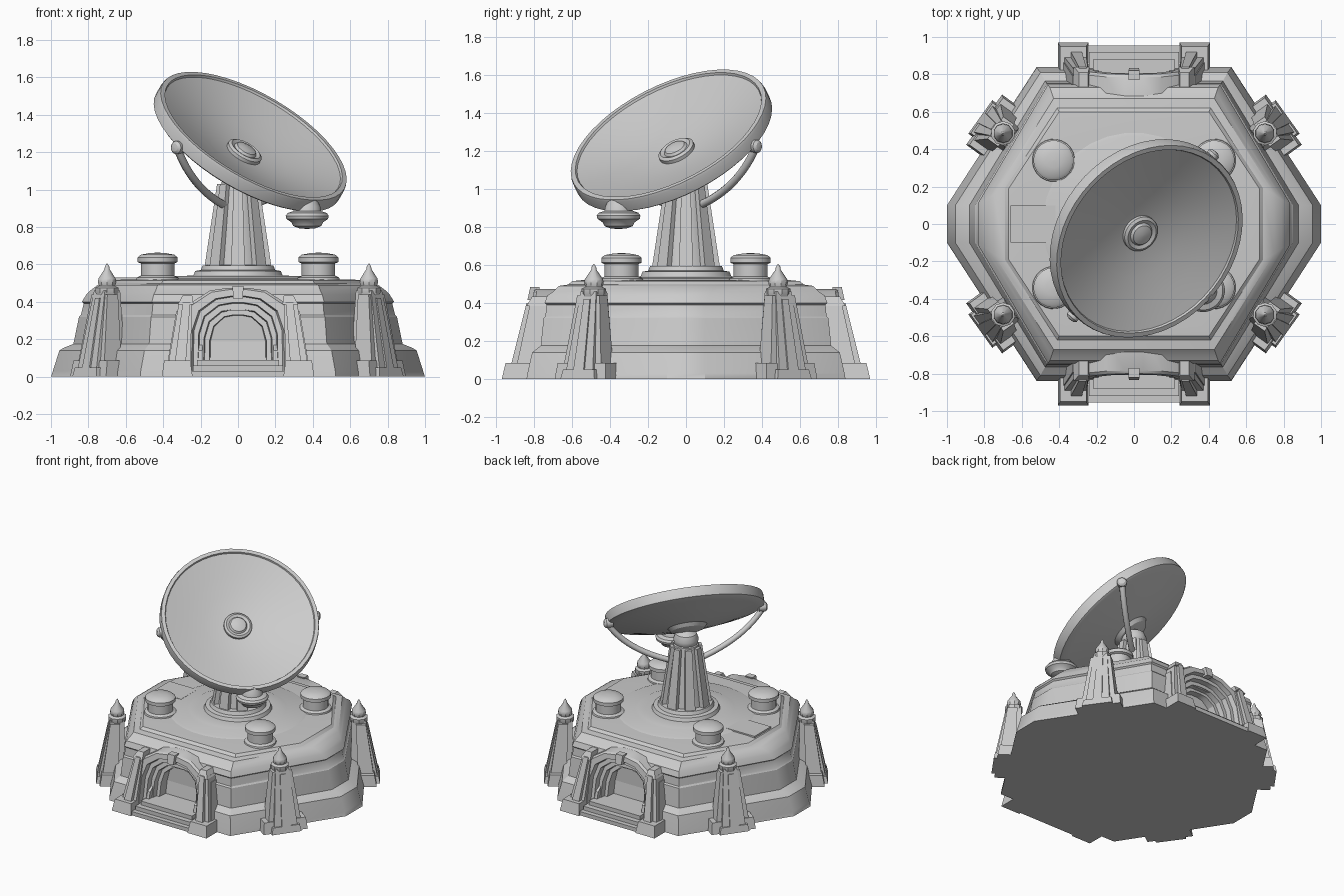
import bpy, bmesh, math
from mathutils import Matrix, Vector

if "Cube" in bpy.data.objects:
    bpy.data.objects.remove(bpy.data.objects["Cube"])

I = Matrix.Identity(4)
T = Matrix.Translation


def make(name, rings, closed=True, cap0=True, cap1=True, M=I):
    """Skin a list of point rings into one mesh object."""
    bm = bmesh.new()
    vs = [[bm.verts.new(M @ Vector(p)) for p in r] for r in rings]
    n = len(rings[0])
    for a, b in zip(vs, vs[1:]):
        for i in range(n if closed else n - 1):
            j = (i + 1) % n
            bm.faces.new((a[i], a[j], b[j], b[i]))
    if cap0:
        bm.faces.new(vs[0][::-1])
    if cap1:
        bm.faces.new(vs[-1])
    bmesh.ops.remove_doubles(bm, verts=bm.verts, dist=1e-5)
    bmesh.ops.recalc_face_normals(bm, faces=bm.faces)
    me = bpy.data.meshes.new(name)
    bm.to_mesh(me)
    bm.free()
    ob = bpy.data.objects.new(name, me)
    bpy.context.collection.objects.link(ob)
    return ob


def lathe(name, prof, n=32, M=I):
    rings = [[(max(r, 0.002) * math.cos(2 * math.pi * (i + .5) / n),
               max(r, 0.002) * math.sin(2 * math.pi * (i + .5) / n), z) for i in range(n)] for r, z in prof]
    return make(name, rings, M=M)


def frustum(name, M, b, t, h, at=(0, 0, 0), to=None):
    """Tapered block: base size b at `at`, top size t centred on `to`."""
    to = to or at[:2]
    q = ((-.5, -.5), (.5, -.5), (.5, .5), (-.5, .5))
    return make(name, [[(at[0] + x * b[0], at[1] + y * b[1], at[2]) for x, y in q],
                       [(to[0] + x * t[0], to[1] + y * t[1], at[2] + h) for x, y in q]], M=M)


# Eight-sided base: (z, half width, side corner y, front corner x, half depth)
levels = [(0, 1.0, .10, .52, .84), (.03, .99, .10, .52, .835), (.14, .955, .10, .50, .81),
          (.155, .93, .10, .49, .79), (.175, .88, .10, .475, .765), (.32, .85, .10, .465, .75),
          (.33, .84, .10, .46, .74), (.39, .825, .10, .455, .735), (.40, .835, .11, .46, .745),
          (.44, .81, .12, .45, .73), (.46, .79, .13, .44, .70), (.49, .75, .16, .43, .67),
          (.497, .69, .19, .41, .62), (.515, .67, .19, .40, .60), (.52, .60, .20, .36, .55)]
base = make("base", [[(sx * x, sy * y, z) for sx, sy, x, y in (
    (1, -1, w, a), (1, 1, w, a), (1, 1, b, h), (-1, 1, b, h),
    (-1, 1, w, a), (-1, -1, w, a), (-1, -1, b, h), (1, -1, b, h))] for z, w, a, b, h in levels])
frustum("roof_pad", I, (.24, .2), (.24, .2), .03, (-.54, 0, .50))


# Gateways front and back, with a recess cut into the base
def arch(w, h, y):
    half = [(w, 0), (w * .98, .58 * h), (w * .84, .82 * h), (w * .48, .97 * h), (w * .16, h)]
    pts = [(-x, z) for x, z in half] + half[::-1]
    return [(x, y + .16 * z, z) for x, z in pts]


for label, ang in (("front", 0), ("back", math.pi)):
    M = Matrix.Rotation(ang, 4, 'Z')
    cutter = frustum(label + "_gate_cutter", M, (.38, .5), (.38, .5), .32, (0, -.91, .03))
    cutter.hide_render = True
    cutter.hide_viewport = True
    cutter.display_type = 'WIRE'
    cut = base.modifiers.new(label + "_gate_recess", 'BOOLEAN')
    cut.object = cutter
    cut.solver = 'EXACT'
    make(label + "_gate_arch", [arch(*a) for a in (
        (.31, .475, -.68), (.31, .475, -.86), (.295, .465, -.875), (.25, .43, -.875), (.24, .425, -.84),
        (.215, .395, -.84), (.21, .39, -.80), (.185, .36, -.80), (.18, .355, -.76),
        (.155, .33, -.76), (.15, .325, -.69))], closed=False, cap0=False, M=M)
    frustum(label + "_gate_keystone", M, (.05, .05), (.06, .05), .07, (0, -.81, .415), (0, -.795))
    for i, (y, z) in enumerate(((-.955, .03), (-.92, .06), (-.88, .09))):
        d = -.67 - y
        frustum(f"{label}_gate_step_{i}", M, (.52 - .04 * i, d), (.52 - .04 * i, d), z, (0, y + d / 2, 0))
    for s in (-1, 1):
        n = f"{label}_gate_{'left' if s < 0 else 'right'}_"
        frustum(n + "foot", M, (.165, .26), (.14, .22), .085, (s * .325, -.84, 0))
        frustum(n + "column", M, (.12, .15), (.07, .09), .34, (s * .315, -.82, .06), (s * .28, -.775))
        frustum(n + "outer_rib", M, (.05, .12), (.03, .07), .29, (s * .355, -.81, .06), (s * .315, -.76))
        frustum(n + "front_rib", M, (.06, .06), (.04, .04), .34, (s * .31, -.895, .06), (s * .275, -.82))
        frustum(n + "cap", M, (.085, .12), (.05, .08), .05, (s * .28, -.78, .385), (s * .27, -.77))

# Corner pylons leaning against the diagonal walls
for sx in (-1, 1):
    for sy in (-1, 1):
        M = T((sx * .70, sy * .485, 0)) @ Matrix.Rotation(math.atan2(sy * .58, sx * .81), 4, 'Z')
        n = f"pylon_{'right' if sx > 0 else 'left'}_{'back' if sy > 0 else 'front'}_"
        frustum(n + "core", M, (.20, .18), (.10, .10), .46, (.04, 0, 0), (0, 0))
        frustum(n + "front_rib", M, (.06, .07), (.04, .04), .42, (.12, 0, 0), (.045, 0))
        frustum(n + "plinth", M, (.20, .22), (.18, .20), .05, (.05, 0, 0))
        for s in (-1, 1):
            k = "a" if s > 0 else "b"
            frustum(n + "leg_" + k, M, (.12, .06), (.07, .035), .44, (.055, s * .10, 0), (.015, s * .055))
            frustum(n + "foot_" + k, M, (.14, .09), (.11, .07), .085, (.055, s * .12, 0))
        lathe(n + "spire", [(.05, .42), (.065, .45), (.065, .475), (.045, .485), (.052, .505), (.048, .525),
                            (.014, .575), (.012, .59), (0, .605)], 10, M)
        # Roof pods
        lathe(n.replace("pylon", "roof_pod") + "drum",
              [(.118, .50), (.112, .53), (.09, .54), (.09, .605), (.107, .612), (.107, .638),
               (.09, .652), (.04, .661), (0, .663)], 24, T((sx * .43, sy * .34, 0)))

# Central tower with ribs
lathe("tower_platform", [(.50, .515), (.47, .528), (.36, .53), (.34, .538), (.24, .54), (.23, .565),
                         (.20, .57), (.19, .595), (0, .60)], 32)
lathe("tower_core", [(.155, .56), (.09, 1.04), (.06, 1.06), (0, 1.06)], 16)
for i in range(8):
    M = Matrix.Rotation(i * math.pi / 4, 4, 'Z')
    frustum(f"tower_rib_{i}", M, (.07, .075), (.04, .048), .47, (.148, 0, .56), (.092, 0))
lathe("tower_pivot", [(.05, 1.0), (.085, 1.05), (.09, 1.08), (.075, 1.12), (.03, 1.15), (0, 1.15)], 24)

# Tilted dish facing front right
axis = Vector((.462, -.40, .79)).normalized()
centre = Vector((.08, -.09, 1.28))
D = T(centre) @ axis.to_track_quat('Z', 'Y').to_matrix().to_4x4()
lathe("dish", [(0, -.115), (.12, -.108), (.25, -.085), (.38, -.05), (.48, -.02), (.53, -.004), (.535, .008),
               (.561, .008), (.565, -.005), (.565, -.065), (.55, -.075), (.50, -.085), (.38, -.115),
               (.24, -.14), (.14, -.155), (.12, -.18), (.06, -.20), (0, -.20)], 48, D)
lathe("dish_hub", [(.10, -.13), (.10, -.09), (.085, -.08), (.065, -.088), (.055, -.075),
                   (.03, -.068), (0, -.066)], 32, D)

# Fork arms holding the dish
side = Vector((axis.y, -axis.x, 0)).normalized() * -1
for s, label in ((-1, "left"), (1, "right")):
    p0 = centre + side * s * .57 - axis * .07
    p1 = Vector((p0.x * .75, p0.y * .75, 1.0))
    p2 = Vector((s * .06, s * .06, .91))
    cu = bpy.data.curves.new(label + "_fork_arm", 'CURVE')
    cu.dimensions = '3D'
    cu.bevel_depth = .021
    cu.bevel_resolution = 3
    sp = cu.splines.new('POLY')
    sp.points.add(12)
    for i, p in enumerate(sp.points):
        t = i / 12
        p.co = (*(p0 * (1 - t) ** 2 + p1 * 2 * t * (1 - t) + p2 * t * t), 1)
    bpy.context.collection.objects.link(bpy.data.objects.new(label + "_fork_arm", cu))
    R = T(p0) @ (side * s).to_track_quat('Z', 'Y').to_matrix().to_4x4()
    lathe(label + "_fork_knob", [(.03, -.04), (.035, -.015), (.035, .01), (.022, .022), (0, .025)], 16, R)

# Receiver saucer under the low edge of the dish
lathe("receiver", [(.05, .95), (.07, .91), (.075, .885), (.105, .875), (.116, .86), (.112, .843), (.085, .825),
                   (.075, .805), (.04, .792), (0, .79)], 28, T((.37, -.355, 0)))

# Smooth curved parts, keep edges crisp
for ob in bpy.context.scene.objects:
    if ob.type == 'MESH' and not ob.hide_render:
        ob.select_set(True)
        bpy.context.view_layer.objects.active = ob
bpy.ops.object.shade_smooth_by_angle(angle=math.radians(32))
